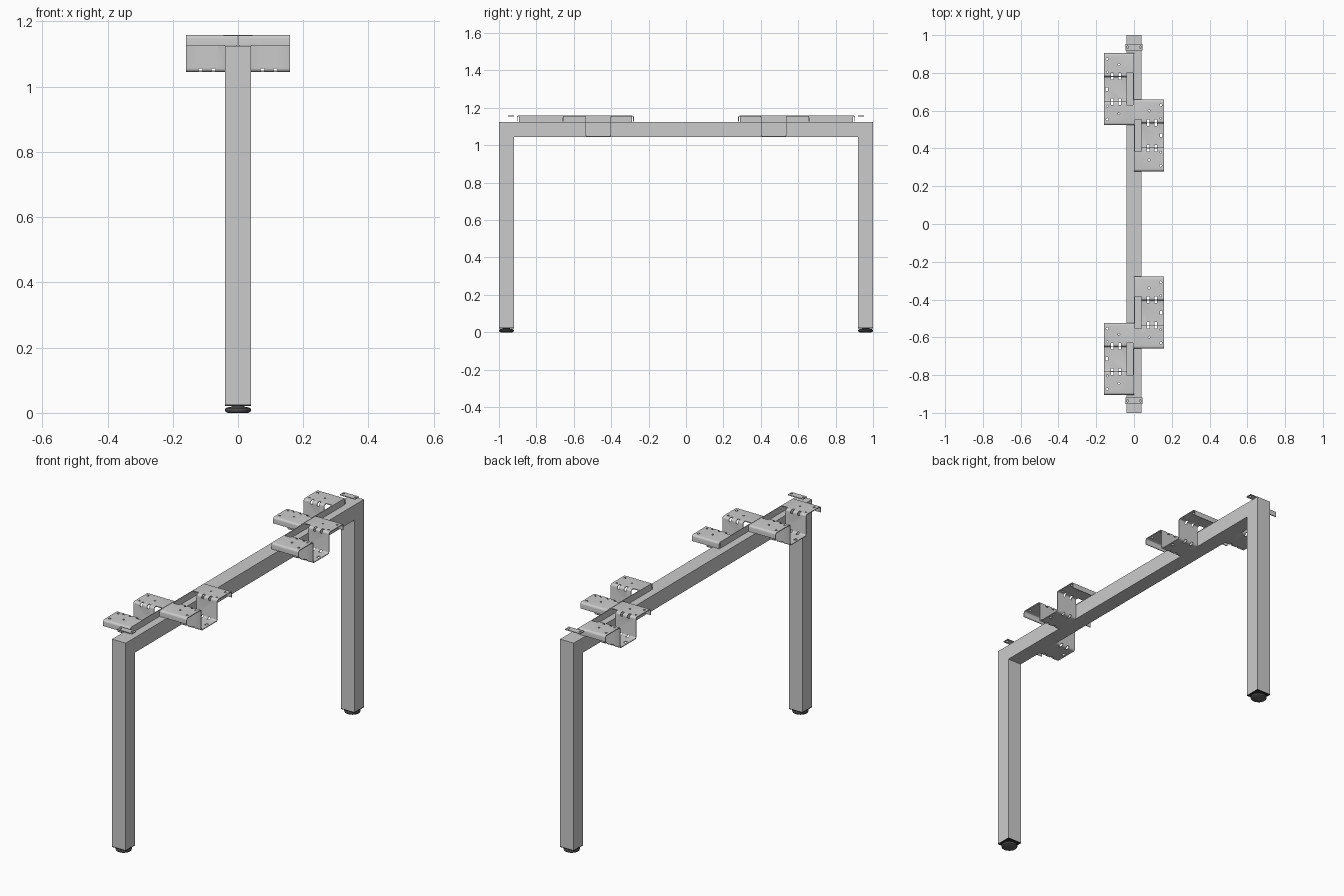
import bpy, bmesh, math
from mathutils import Vector, Matrix

if "Cube" in bpy.data.objects:
    bpy.data.objects.remove(bpy.data.objects["Cube"])


def finish(name, bm, smooth=False):
    bmesh.ops.recalc_face_normals(bm, faces=bm.faces)
    me = bpy.data.meshes.new(name)
    bm.to_mesh(me)
    bm.free()
    ob = bpy.data.objects.new(name, me)
    bpy.context.collection.objects.link(ob)
    if smooth:
        shade(ob)
    return ob


def shade(ob):
    bpy.ops.object.select_all(action='DESELECT')
    ob.select_set(True)
    bpy.context.view_layer.objects.active = ob
    bpy.ops.object.shade_smooth_by_angle(angle=math.radians(35))


def box(bm, x0, x1, y0, y1, z0, z1):
    m = Matrix.Translation(((x0 + x1) / 2, (y0 + y1) / 2, (z0 + z1) / 2)) @ \
        Matrix.Diagonal((x1 - x0, y1 - y0, z1 - z0, 1))
    bmesh.ops.create_cube(bm, size=1, matrix=m)


def drill(bm, x, y, z, r, depth=0.03):
    bmesh.ops.create_cone(bm, cap_ends=True, segments=16, radius1=r, radius2=r,
                          depth=depth, matrix=Matrix.Translation((x, y, z)))


def fillet(pts, r, n=4):
    """Round the inner corners of an open polyline with arcs."""
    pts = [Vector(p) for p in pts]
    out = [pts[0]]
    for a, b, c in zip(pts, pts[1:], pts[2:]):
        u, v = (a - b).normalized(), (c - b).normalized()
        ctr = b + (u + v) * r
        for i in range(n + 1):
            t = math.pi / 2 * i / n
            out.append(ctr - v * r * math.cos(t) - u * r * math.sin(t))
    return out + [pts[-1]]


def cut(ob, cutter):
    """Subtract the cutter, bake the modifiers and drop the cutter."""
    cutter.hide_render = True
    m = ob.modifiers.new("cut", 'BOOLEAN')
    m.object, m.solver = cutter, 'EXACT'
    dg = bpy.context.evaluated_depsgraph_get()
    me = bpy.data.meshes.new_from_object(ob.evaluated_get(dg))
    ob.modifiers.clear()
    ob.data = me
    bpy.data.objects.remove(cutter)


# portal frame: two legs and a beam as one square tube outline
bm = bmesh.new()
outline = [(-1, .025), (-1, 1.125), (1, 1.125), (1, .025),
           (.92, .025), (.92, 1.045), (-.92, 1.045), (-.92, .025)]
f = bm.faces.new([bm.verts.new((-.04, y, z)) for y, z in outline])
ext = bmesh.ops.extrude_face_region(bm, geom=[f])
bmesh.ops.translate(bm, vec=(.08, 0, 0),
                    verts=[v for v in ext['geom'] if isinstance(v, bmesh.types.BMVert)])
finish("frame", bm)

black = bpy.data.materials.new("black_plastic")
black.diffuse_color = (.03, .03, .03, 1)
black.use_nodes = True
black.node_tree.nodes["Principled BSDF"].inputs["Base Color"].default_value = black.diffuse_color
dark = bpy.data.materials.new("dark_foot")
dark.diffuse_color = (.12, .12, .12, 1)
dark.use_nodes = True
dark.node_tree.nodes["Principled BSDF"].inputs["Base Color"].default_value = dark.diffuse_color

for s, side in ((-1, "front"), (1, "back")):
    # leg end plug
    bm = bmesh.new()
    box(bm, -.04, .04, s * .96 - .04, s * .96 + .04, .021, .0255)
    finish(side + "_leg_plug", bm).data.materials.append(black)

    # levelling foot, lathed
    bm = bmesh.new()
    prof = [(0, 0), (.032, 0), (.038, .003), (.04, .009), (.038, .014),
            (.032, .017), (.02, .018), (.02, .022), (0, .022)]
    vs = [bm.verts.new((r, 0, z)) for r, z in prof]
    es = [bm.edges.new(e) for e in zip(vs, vs[1:])]
    bmesh.ops.spin(bm, geom=vs + es, cent=(0, 0, 0), axis=(0, 0, 1),
                   angle=2 * math.pi, steps=32)
    bmesh.ops.remove_doubles(bm, verts=bm.verts, dist=1e-5)
    foot = finish(side + "_foot", bm, True)
    foot.location = (0, s * .96, 0)
    foot.data.materials.append(dark)

    # small drilled end plate over the beam
    bm = bmesh.new()
    box(bm, -.045, .045, s * .936 - .017, s * .936 + .017, 1.155, 1.159)
    plate = finish(side + "_end_plate", bm)
    bm = bmesh.new()
    for x in (-.034, .034):
        drill(bm, x, s * .936, 1.157, .006)
    cut(plate, finish("plate_cutter", bm))

# bracket: folded hat-section sheet
half = [(.188, 1.126), (.188, 1.157), (.067, 1.157), (.067, 1.047)]
path = fillet(half + [(-y, z) for y, z in reversed(half)], .009)
bm = bmesh.new()
rows = [[bm.verts.new((x, p[0], p[1])) for p in path] for x in (.001, .16)]
for i in range(len(path) - 1):
    bm.faces.new((rows[0][i], rows[0][i + 1], rows[1][i + 1], rows[1][i]))
bracket = finish("bracket_1", bm)
sol = bracket.modifiers.new("thickness", 'SOLIDIFY')
sol.thickness, sol.offset = .004, 0

# bracket cut-outs: beam notch, bend slots, screw holes, cable hole
bm = bmesh.new()
box(bm, -.02, .04, -.085, .085, 1.0, 1.2)
for s in (-1, 1):
    y0, y1 = sorted((s * .05, s * .085))
    for x in (.075, .115):
        box(bm, x - .006, x + .006, y0, y1, 1.143, 1.18)
        box(bm, x - .006, x + .006, y0, y1, 1.02, 1.056)
    drill(bm, .08, s * .13, 1.157, .005)
    drill(bm, .142, s * .16, 1.157, .006)
    drill(bm, .142, s * .09, 1.157, .005)
box(bm, .138, .15, -.009, .009, 1.03, 1.06)
cut(bracket, finish("bracket_cutter", bm))

# upright wall of the bracket along the beam centre line
bm = bmesh.new()
bm.from_mesh(bracket.data)
box(bm, .001, .005, -.18, .18, 1.125, 1.159)
bm.to_mesh(bracket.data)
bm.free()
shade(bracket)

# four brackets, alternating sides of the beam
spots = [(.469, 0), (-.469, 0), (.714, math.pi), (-.714, math.pi)]
for i, (y, rot) in enumerate(spots):
    ob = bracket if i == 0 else bracket.copy()
    if i:
        bpy.context.collection.objects.link(ob)
        ob.name = "bracket_%d" % (i + 1)
    ob.location = (0, y, 0)
    ob.rotation_euler = (0, 0, rot)
